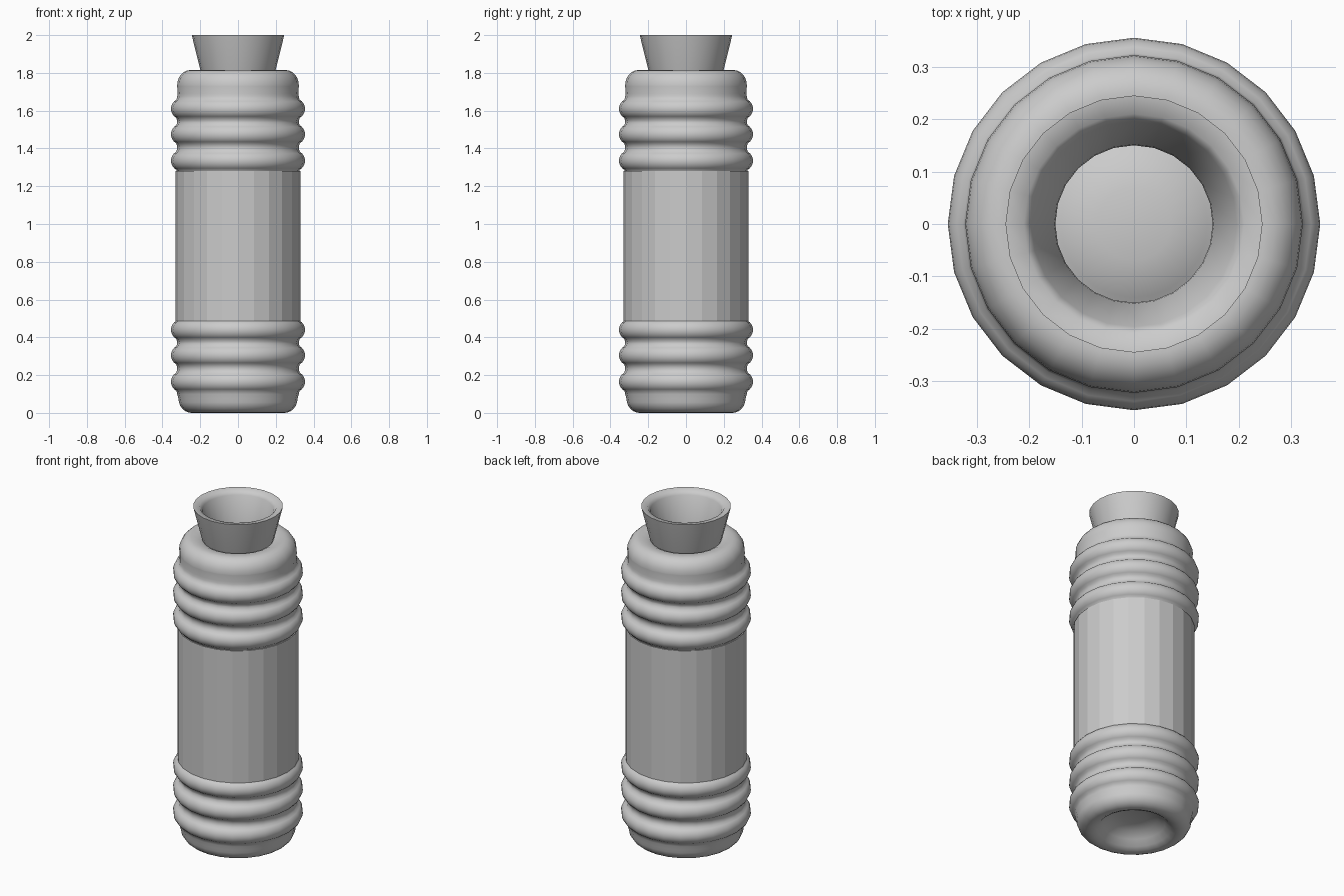
import bpy, bmesh
from math import sin, cos, pi, radians

if "Cube" in bpy.data.objects:
    bpy.data.objects.remove(bpy.data.objects["Cube"])

SIDES = 24


def lathe(name, profile, smooth=True):
    """Spin an (r, z) profile around z; r = 0 points become a single pole."""
    bm = bmesh.new()
    rows = []
    for r, z in profile:
        if r < 1e-5:
            rows.append([bm.verts.new((0, 0, z))] * SIDES)
        else:
            rows.append([bm.verts.new((r * cos(2 * pi * j / SIDES), r * sin(2 * pi * j / SIDES), z))
                         for j in range(SIDES)])
    for a, b in zip(rows, rows[1:]):
        for j in range(SIDES):
            k = (j + 1) % SIDES
            quad = list(dict.fromkeys((a[j], a[k], b[k], b[j])))
            bm.faces.new(quad)
    mesh = bpy.data.meshes.new(name)
    bm.to_mesh(mesh)
    bm.free()
    obj = bpy.data.objects.new(name, mesh)
    bpy.context.collection.objects.link(obj)
    if smooth:
        bpy.ops.object.select_all(action='DESELECT')
        obj.select_set(True)
        bpy.context.view_layer.objects.active = obj
        bpy.ops.object.shade_smooth_by_angle(angle=radians(50))
    return obj


def arc(cr, cz, rr, rz, start, end, n):
    """Points of an elliptical arc in the (r, z) plane, angles in degrees."""
    return [(cr + rr * cos(radians(start + (end - start) * i / n)),
             cz + rz * sin(radians(start + (end - start) * i / n))) for i in range(n + 1)]


def ribs(centres):
    """Stacked rounded grip rings."""
    pts = []
    for z in centres:
        pts += [(0.322, z - 0.066)] + arc(0.30, z, 0.055, 0.055, -62, 62, 8) + [(0.322, z + 0.066)]
    return pts


# Base: dished underside, rounded foot and three grip rings
base = [(0, 0.09), (0.07, 0.088), (0.13, 0.075), (0.17, 0.045), (0.20, 0.015), (0.225, 0.003)]
base += arc(0.245, 0.075, 0.07, 0.075, -90, 0, 6) + ribs((0.165, 0.305, 0.44))
lathe("base", base)

# Faceted middle sleeve
lathe("body", [(0.31, 0.485), (0.33, 0.485), (0.33, 1.28), (0.31, 1.28)], smooth=False)

# Upper section: three grip rings and rounded shoulder
shoulder = ribs((1.335, 1.475, 1.61)) + [(0.32, 1.69), (0.322, 1.73)]
shoulder += arc(0.252, 1.735, 0.07, 0.08, 0, 90, 6) + [(0.215, 1.812), (0.19, 1.80)]
lathe("shoulder", shoulder)

# Flared mouth with a thick rim, open down into the bottle
lathe("mouth", [(0.19, 1.79), (0.199, 1.815), (0.245, 2.0), (0.21, 1.995),
                (0.196, 1.975), (0.152, 1.80), (0.15, 1.78)])

# Hollow inside with a domed floor
lathe("inner_lining", [(0.15, 1.78), (0.20, 1.775), (0.27, 1.74), (0.29, 1.68), (0.29, 0.12),
                       (0.25, 0.05), (0.20, 0.06), (0.14, 0.11), (0.07, 0.125), (0, 0.13)])
